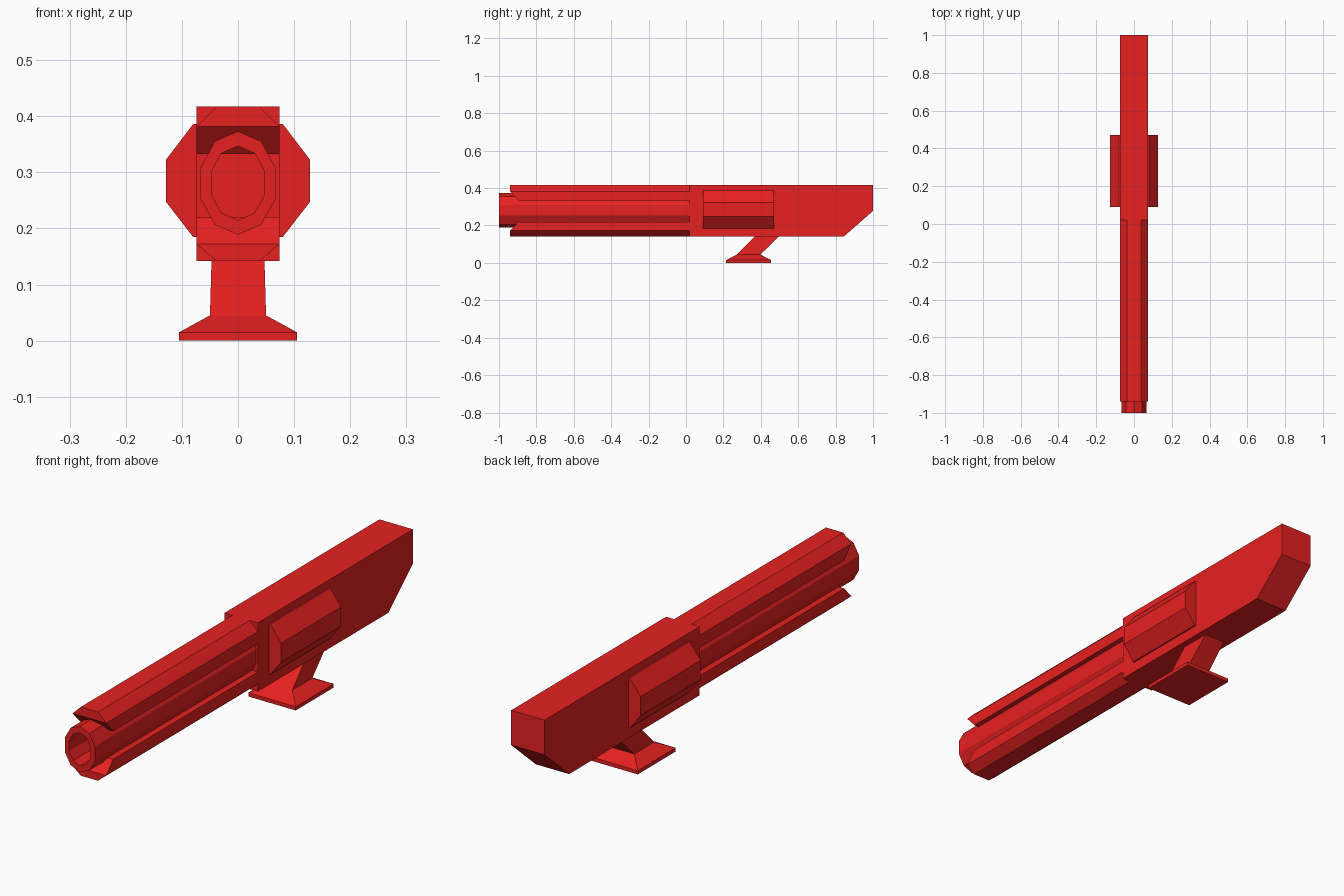
import bpy, bmesh
from math import sin, cos, pi

if "Cube" in bpy.data.objects:
    bpy.data.objects.remove(bpy.data.objects["Cube"])

red = bpy.data.materials.new("red_paint")
red.diffuse_color = (0.8, 0.015, 0.015, 1)
red.use_nodes = True
red.node_tree.nodes["Principled BSDF"].inputs["Base Color"].default_value = red.diffuse_color


def loft(name, rings, split=None):
    """Skin a list of equal-length vertex rings and cap both ends."""
    bm = bmesh.new()
    vs = [[bm.verts.new(p) for p in ring] for ring in rings]
    n = len(rings[0])
    for a, b in zip(vs, vs[1:]):
        for i in range(n):
            j = (i + 1) % n
            bm.faces.new((a[i], a[j], b[j], b[i]))
    first = bm.faces.new(vs[0])
    bm.faces.new(vs[-1])
    if split:  # crease across the first cap
        bmesh.utils.face_split(first, vs[0][split[0]], vs[0][split[1]])
    bmesh.ops.recalc_face_normals(bm, faces=bm.faces)
    mesh = bpy.data.meshes.new(name)
    bm.to_mesh(mesh)
    bm.free()
    mesh.materials.append(red)
    obj = bpy.data.objects.new(name, mesh)
    bpy.context.collection.objects.link(obj)
    return obj


def oval(y, rx, rz, n=10):
    return [(rx * sin(2 * pi * i / n), y, 0.281 + rz * cos(2 * pi * i / n))
            for i in range(n)]


def rect(hx, y0, y1, z):
    return [(-hx, y0, z), (hx, y0, z), (hx, y1, z), (-hx, y1, z)]


W = 0.074

# Rear body with the slanted lower back corner
side = [(0.02, 0.142), (0.845, 0.142), (1.0, 0.278), (1.0, 0.417), (0.02, 0.417)]
loft("body", [[(x, y, z) for y, z in side] for x in (-W, W)])

# Hollow ten-sided barrel
loft("barrel", [oval(0.06, 0.07, 0.092), oval(-1.0, 0.07, 0.092),
                oval(-1.0, 0.05, 0.066), oval(-0.8, 0.05, 0.066)])

# Chamfered rails above and below the barrel, undercut at the front
for name, outer, mid, inner in (("top_rail", 0.417, 0.382, 0.333),
                                ("bottom_rail", 0.142, 0.172, 0.22)):
    sec = [(-W, inner, -0.895), (W, inner, -0.895), (W, mid, -0.94),
           (0.038, outer, -0.94), (-0.038, outer, -0.94), (-W, mid, -0.94)]
    loft(name, [[(x, y, z) for x, z, y in sec],
                [(x, 0.02, z) for x, z, y in sec]], split=(2, 5))

# Side pods
pod = [(0.06, 0.386), (0.08, 0.386), (0.128, 0.323),
       (0.128, 0.247), (0.08, 0.185), (0.06, 0.185)]
for name, s in (("right_pod", 1), ("left_pod", -1)):
    loft(name, [[(s * x, y, z) for x, z in pod] for y in (0.09, 0.47)])

# Foot plate with slanted neck
loft("stand", [rect(0.105, 0.215, 0.455, 0.0), rect(0.105, 0.215, 0.455, 0.015),
               rect(0.05, 0.272, 0.398, 0.045), rect(0.047, 0.375, 0.505, 0.15)])
